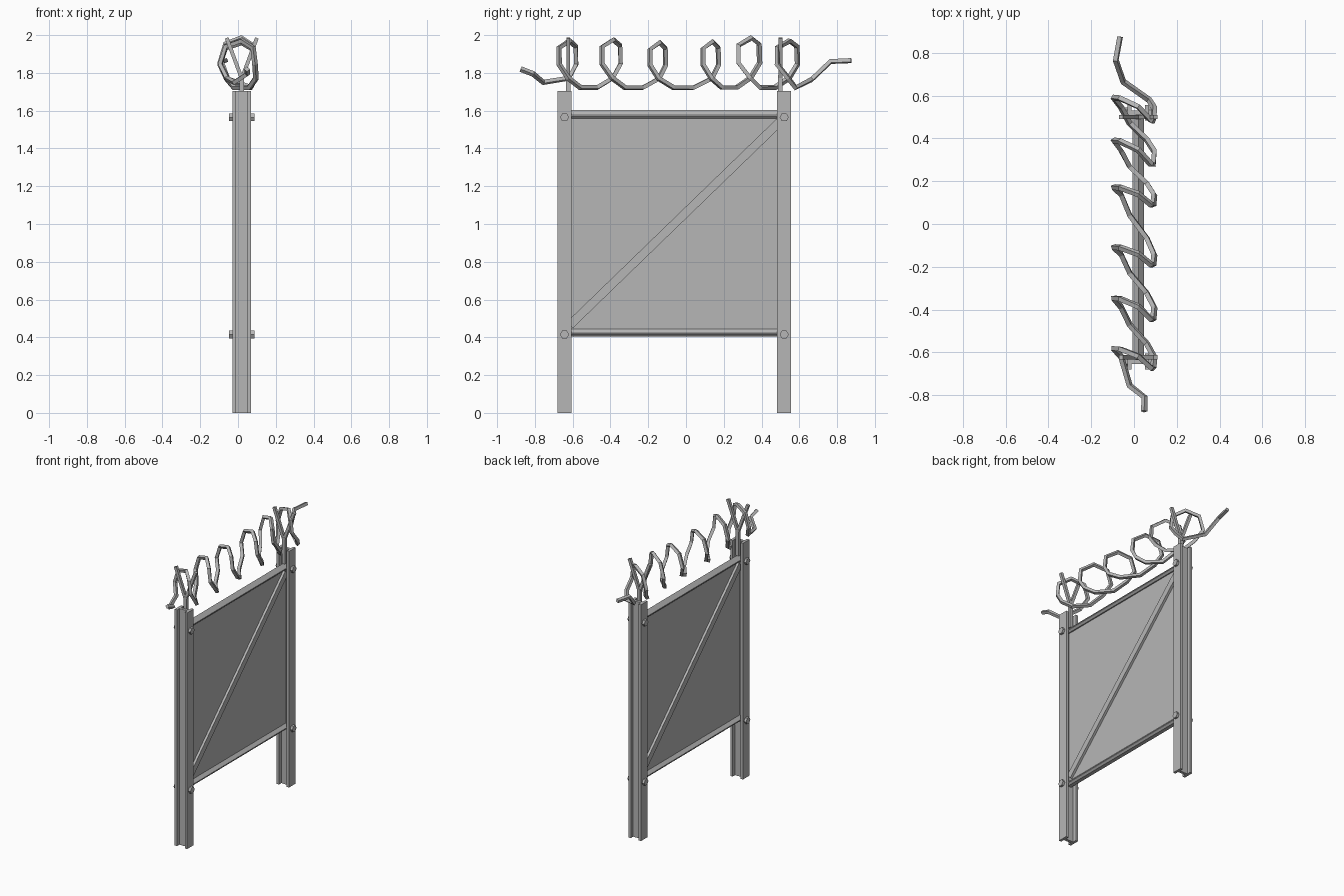
import bpy, bmesh, math
from mathutils import Vector

cube = bpy.data.objects.get("Cube")
if cube:
    bpy.data.objects.remove(cube, do_unlink=True)

steel = bpy.data.materials.new("grey steel")
steel.use_nodes = True
GREY = (0.47, 0.47, 0.47, 1)
steel.diffuse_color = GREY
steel.node_tree.nodes["Principled BSDF"].inputs["Base Color"].default_value = GREY

MID = 0.02                      # plane of the panel
POSTS = {"front": -0.643, "back": 0.52}


def finish(name, bm):
    bmesh.ops.recalc_face_normals(bm, faces=bm.faces)
    mesh = bpy.data.meshes.new(name)
    bm.to_mesh(mesh)
    bm.free()
    mesh.materials.append(steel)
    obj = bpy.data.objects.new(name, mesh)
    bpy.context.collection.objects.link(obj)
    return obj


def prism(name, profile, direction):
    """Extrude a closed outline of 3D points along a vector."""
    bm = bmesh.new()
    face = bm.faces.new([bm.verts.new(p) for p in profile])
    extruded = bmesh.ops.extrude_face_region(bm, geom=[face], use_keep_orig=True)
    moved = [v for v in extruded["geom"] if isinstance(v, bmesh.types.BMVert)]
    bmesh.ops.translate(bm, verts=moved, vec=direction)
    return finish(name, bm)


def bar(name, start, end, width, depth):
    """Rectangular bar in the x-y-z space, with depth lying along x or y."""
    start, end = Vector(start), Vector(end)
    along = end - start
    across = Vector((1, 0, 0)) if abs(along.x) < 0.001 else Vector((0, 1, 0))
    side = along.cross(across).normalized() * width / 2
    across = across * depth / 2
    corners = [start + side + across, start - side + across,
               start - side - across, start + side - across]
    return prism(name, corners, along)


# H-section posts, grooves facing along y
half_x, half_y, flange, web = 0.05, 0.037, 0.019, 0.01
quarter = [(half_x, half_y), (half_x - flange, half_y), (half_x - flange, web)]
outline = quarter + [(-x, y) for x, y in reversed(quarter)]
outline += [(-x, -y) for x, y in quarter] + [(x, -y) for x, y in reversed(quarter)]
for end, y0 in POSTS.items():
    prism(end + "_post", [(MID + x, y0 + y, 0) for x, y in outline], (0, 0, 1.705))

    # Hexagonal bolts on both flanges
    for level, z0 in (("lower", 0.415), ("upper", 1.565)):
        for side, s in (("left", 1), ("right", -1)):
            ring = [(MID + s * half_x, y0 + 0.024 * math.cos(a), z0 + 0.024 * math.sin(a))
                    for a in (math.tau * i / 6 for i in range(6))]
            prism(f"{end}_{level}_{side}_bolt", ring, (s * 0.017, 0, 0))

    # Forked wire holder on the post top
    y = y0 + (0.02 if y0 < 0 else -0.02)
    bar(end + "_holder_stem", (MID, y, 1.6), (MID, y, 1.79), 0.024, 0.024)
    for side, s in (("left", 1), ("right", -1)):
        bar(f"{end}_{side}_holder_prong", (MID, y, 1.77),
            (MID + s * 0.08, y, 1.985), 0.02, 0.02)

# Sheet panel held between the posts
y_low, y_high = -0.635, 0.512
bar("panel", (MID, y_low, 1.0), (MID, y_high, 1.0), 1.16, 0.012)

# Ridged rails along the top and bottom edges
ridge = [(0, 0.046), (0.026, 0.018), (0.026, 0.012), (0.014, 0),
         (-0.014, 0), (-0.026, 0.012), (-0.026, 0.018)]
for name, z in (("bottom_rail", 0.405), ("top_rail", 1.558)):
    prism(name, [(MID + x, y_low, z + h) for x, h in ridge], (0, y_high - y_low, 0))

# Diagonal braces, running opposite ways on the two faces
for name, s in (("left_brace", 1), ("right_brace", -1)):
    x = MID + s * 0.013
    ends = [(-0.615, 0.465), (0.495, 1.54)]
    if s < 0:
        centre = sum(POSTS.values())
        ends = [(centre - y, z) for y, z in ends]
    bar(name, (x, *ends[0]), (x, *ends[1]), 0.046, 0.02)

# Coiled wire: each loop climbs on the -x side and comes back over the top
LOOP = [(-0.06, 0.15, 0.2), (-0.095, 0.85, 0.5), (-0.065, 0.8, 0.88), (0.02, 0.2, 1),
        (0.08, -0.8, 0.85), (0.09, -0.8, 0.5), (0.095, 0.1, 0.2)]
loops = [(-0.628, 0.055, 1.97), (-0.397, 0.06, 1.975), (-0.15, 0.05, 1.96),
         (0.13, 0.05, 1.965), (0.332, 0.068, 1.985), (0.535, 0.065, 1.97)]
FLOOR = 1.722
path = [(0.047, -0.875, 1.82), (0.05, -0.81, 1.795), (-0.02, -0.755, 1.75)]
for i, (y, w, top) in enumerate(loops):
    path += [(x, y + w * dy, FLOOR + (top - FLOOR) * h) for x, dy, h in LOOP]
    if i + 1 < len(loops):
        gap = loops[i + 1][0] - y
        path += [(0.06, y + gap * 0.3, FLOOR), (-0.02, y + gap * 0.68, FLOOR)]
path += [(0.07, 0.58, FLOOR), (-0.05, 0.665, 1.765), (-0.085, 0.765, 1.86),
         (-0.065, 0.875, 1.865)]

curve = bpy.data.curves.new("coiled_wire", "CURVE")
curve.dimensions = "3D"
curve.bevel_depth = 0.015
curve.bevel_resolution = 0
curve.use_fill_caps = True
spline = curve.splines.new("POLY")
spline.points.add(len(path) - 1)
for point, co in zip(spline.points, path):
    point.co = (*co, 1)
spline.use_smooth = False
curve.materials.append(steel)
wire = bpy.data.objects.new("coiled_wire", curve)
bpy.context.collection.objects.link(wire)
